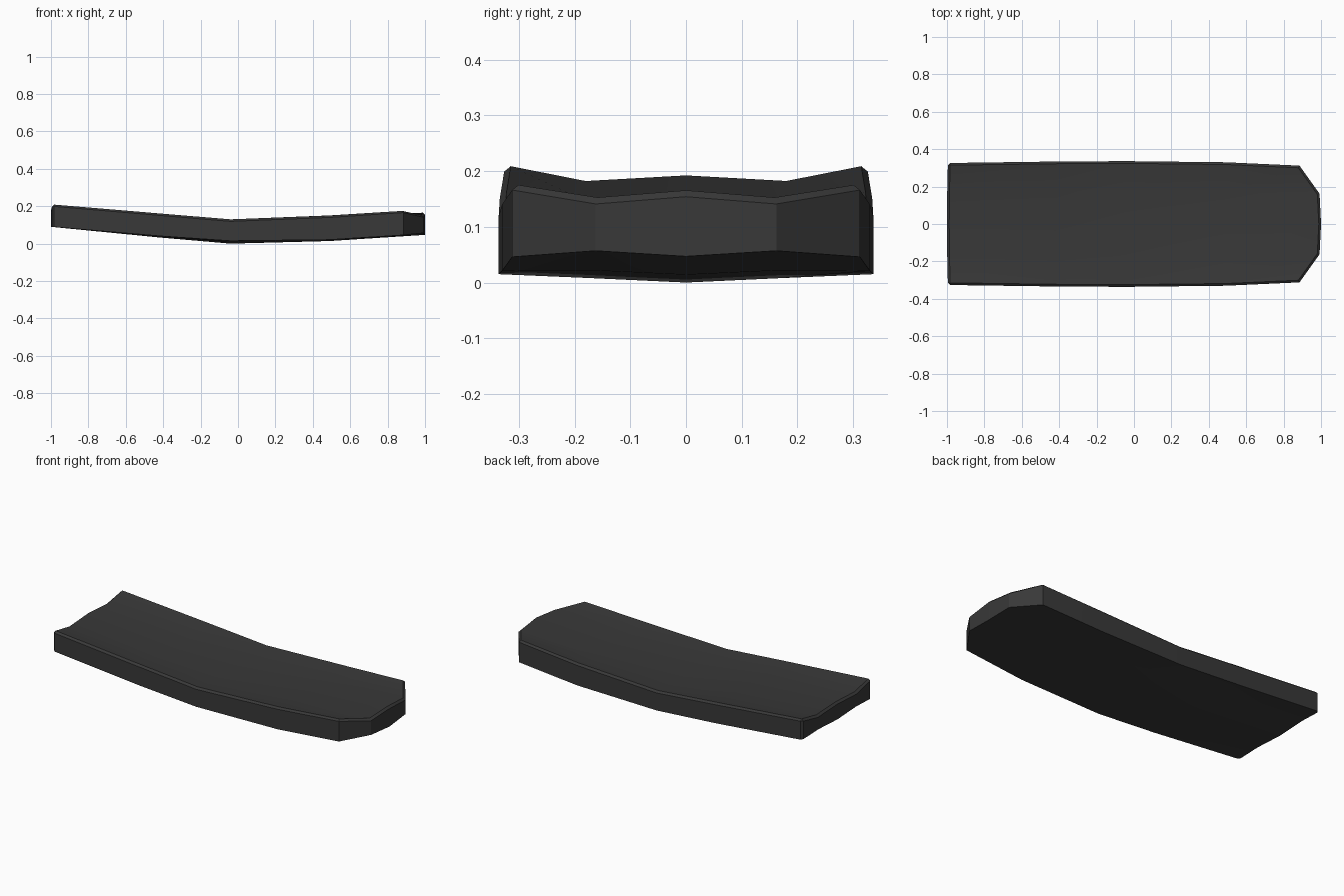
import bpy, bmesh, math

if "Cube" in bpy.data.objects:
    bpy.data.objects.remove(bpy.data.objects["Cube"])

# Half cross-sections along x: three (x, y, z_top, z_bottom) points
# from the centre line out to the side edge; mirrored in y.
stations = [
    [(-1.0, 0, .193, .090), (-.998, .180, .183, .098), (-.995, .326, .212, .090)],
    [(-.42, 0, .150, .033), (-.42, .175, .144, .040), (-.42, .334, .163, .041)],
    [(-.04, 0, .120, .000), (-.04, .172, .118, .008), (-.04, .336, .131, .015)],
    [(.49, 0, .140, .014), (.49, .170, .134, .022), (.49, .330, .152, .021)],
    [(1.0, 0, .166, .047), (.992, .162, .153, .057), (.885, .312, .178, .046)],
]

bm = bmesh.new()
top, bottom = [], []
for st in stations:
    row = [(x, -y, a, b) for x, y, a, b in reversed(st[1:])] + st
    top.append([bm.verts.new((x, y, a)) for x, y, a, b in row])
    bottom.append([bm.verts.new((x, y, b)) for x, y, a, b in row])

# Upper and lower skins
n, m = len(top), len(top[0])
for i in range(n - 1):
    for j in range(m - 1):
        for g in (top, bottom):
            bm.faces.new((g[i][j], g[i + 1][j], g[i + 1][j + 1], g[i][j + 1]))

# Side wall around the outline
ring = ([(i, 0) for i in range(n)] + [(n - 1, j) for j in range(1, m)]
        + [(i, m - 1) for i in range(n - 2, -1, -1)] + [(0, j) for j in range(m - 2, 0, -1)])
rim = []
for (a, b), (c, d) in zip(ring, ring[1:] + ring[:1]):
    bm.faces.new((top[a][b], bottom[a][b], bottom[c][d], top[c][d]))
    rim.append(bm.edges.get((top[a][b], top[c][d])))
bmesh.ops.recalc_face_normals(bm, faces=bm.faces)

# Small chamfer on the upper rim and the square rear corners
rim += [bm.edges.get((top[0][j], bottom[0][j])) for j in (0, m - 1)]
bmesh.ops.bevel(bm, geom=rim, offset=.012, offset_type='OFFSET', segments=1,
                profile=.5, affect='EDGES', clamp_overlap=True)
bmesh.ops.recalc_face_normals(bm, faces=bm.faces)

mesh = bpy.data.meshes.new("curved_pad")
bm.to_mesh(mesh)
bm.free()
pad = bpy.data.objects.new("curved_pad", mesh)
bpy.context.collection.objects.link(pad)

# Dark material
mat = bpy.data.materials.new("dark_grey")
mat.diffuse_color = (.04, .04, .04, 1)
mat.use_nodes = True
mat.node_tree.nodes["Principled BSDF"].inputs["Base Color"].default_value = mat.diffuse_color
mesh.materials.append(mat)

bpy.context.view_layer.objects.active = pad
pad.select_set(True)
bpy.ops.object.shade_smooth_by_angle(angle=math.radians(30))
